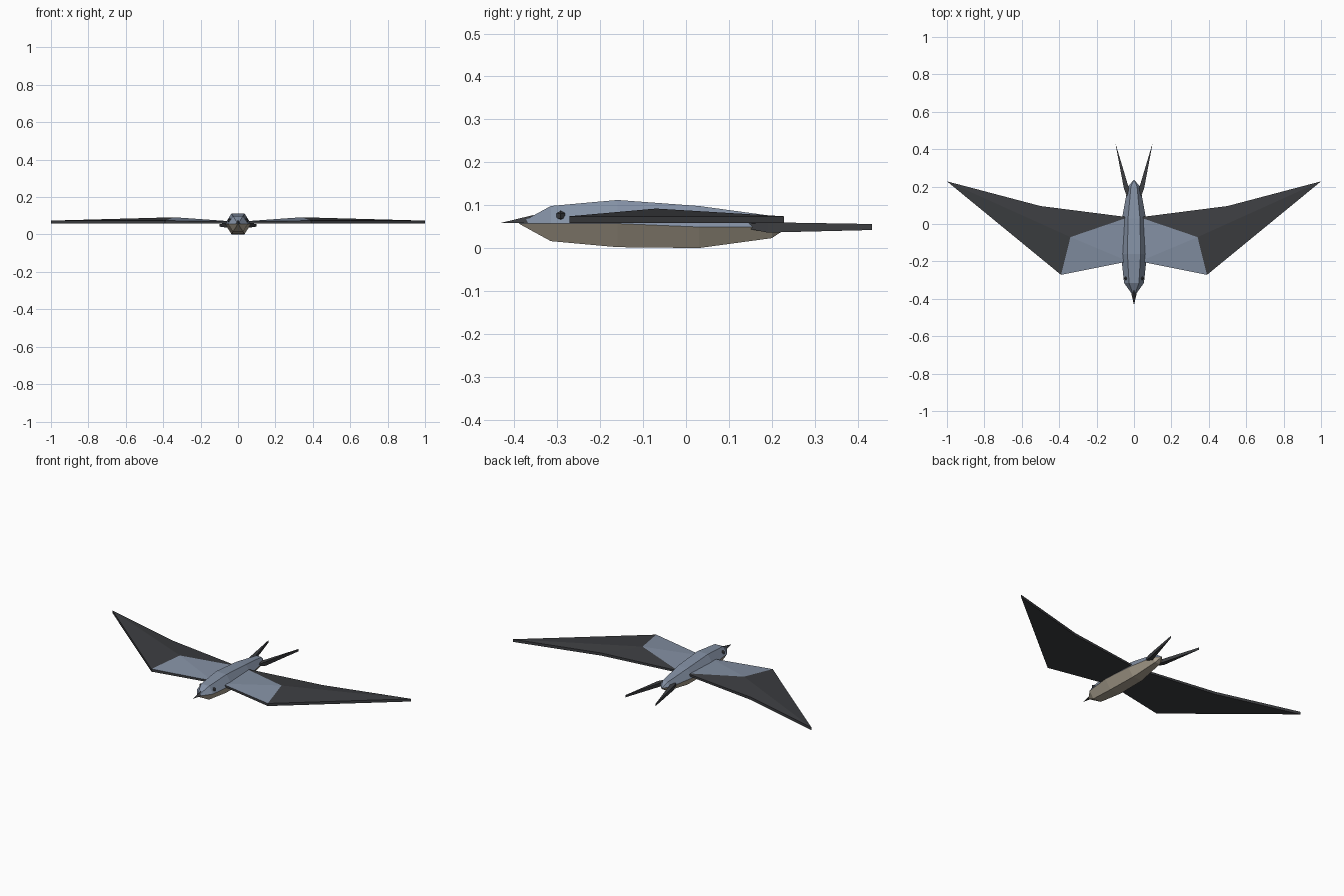
import bpy
from math import cos, sin, pi

if "Cube" in bpy.data.objects:
    bpy.data.objects.remove(bpy.data.objects["Cube"])


def material(name, color):
    m = bpy.data.materials.new(name)
    m.diffuse_color = (*color, 1)
    m.use_nodes = True
    m.node_tree.nodes["Principled BSDF"].inputs["Base Color"].default_value = m.diffuse_color
    return m


BLUE = material("slate_blue", (0.23, 0.28, 0.37))
TAN = material("belly_tan", (0.42, 0.37, 0.29))
DARK = material("charcoal", (0.045, 0.047, 0.052))


def build(name, verts, faces, mats, slots=None):
    me = bpy.data.meshes.new(name)
    me.from_pydata(verts, [], faces)
    for m in mats:
        me.materials.append(m)
    if slots:
        for p, s in zip(me.polygons, slots):
            p.material_index = s
    ob = bpy.data.objects.new(name, me)
    bpy.context.collection.objects.link(ob)
    return ob


def mirror(ob):
    ob.modifiers.new("mirror", 'MIRROR').use_axis[0] = True


# Body: hexagonal rings (y, half width, half height, centre z) with pointed ends
rings = [(-0.315, 0.053, 0.041, 0.057), (-0.16, 0.07, 0.055, 0.057),
         (0.03, 0.064, 0.049, 0.049), (0.20, 0.033, 0.026, 0.049)]
verts = [(w * cos(k * pi / 3), y, z + h * sin(k * pi / 3) / sin(pi / 3))
         for y, w, h, z in rings for k in range(6)]
nose, rump = len(verts), len(verts) + 1
verts += [(0, -0.39, 0.057), (0, 0.237, 0.048)]
faces, slots = [], []
last = 6 * (len(rings) - 1)
for k in range(6):
    n = (k + 1) % 6
    strip = [(nose, n, k), (rump, last + k, last + n)]
    strip += [(r + k, r + n, r + 6 + n, r + 6 + k) for r in range(0, last, 6)]
    faces += strip
    slots += [0 if k < 3 else 1] * len(strip)
build("body", verts, faces, [BLUE, TAN], slots)

# Wings: flat underside, thin rim, top raised to one peak
outline = [(0.03, -0.20), (0.39, -0.272), (1.0, 0.228), (0.5, 0.096), (0.03, 0.036)]
tops = [0.070, 0.074, 0.074, 0.074, 0.070]
verts = [(x, y, 0.058) for x, y in outline]
verts += [(x, y, z) for (x, y), z in zip(outline, tops)]
verts.append((0.34, -0.07, 0.092))
faces = [(4, 3, 2, 1, 0)]
faces += [(i, (i + 1) % 5, 5 + (i + 1) % 5, 5 + i) for i in range(5)]
faces += [(6, 7, 10), (7, 8, 10), (8, 9, 10), (5, 6, 10), (9, 5, 10)]
mirror(build("wings", verts, faces, [DARK, BLUE], [0] * 9 + [1, 1]))

# Forked tail: two tapering prongs
prong = [(0.01, 0.15, 0.036, 0.060), (0.05, 0.155, 0.046, 0.055), (0.10, 0.434, 0.042, 0.056)]
prong[0] = (0.012, 0.14, 0.036, 0.060)
prong.insert(1, (0.035, 0.20 - 0.06, 0.046, 0.056))
prong[2] = (0.054, 0.19, 0.036, 0.060)
verts = [(x, y, a) for x, y, a, b in prong] + [(x, y, b) for x, y, a, b in prong]
faces = [(3, 2, 1, 0), (4, 5, 6, 7)]
faces += [(i, (i + 1) % 4, 4 + (i + 1) % 4, 4 + i) for i in range(4)]
mirror(build("tail_prongs", verts, faces, [DARK]))

# Beak: small triangular pyramid
build("beak", [(0, -0.434, 0.058), (-0.018, -0.355, 0.058), (0.018, -0.355, 0.058),
               (0, -0.355, 0.077)],
      [(0, 1, 2), (0, 3, 1), (0, 2, 3), (1, 3, 2)], [DARK])

# Eyes: tiny octahedra sunk into the head
for side, label in ((-1, "left"), (1, "right")):
    bpy.ops.mesh.primitive_uv_sphere_add(segments=4, ring_count=2, radius=0.012,
                                         location=(side * 0.044, -0.292, 0.075))
    eye = bpy.context.object
    eye.name = label + "_eye"
    eye.data.materials.append(DARK)
